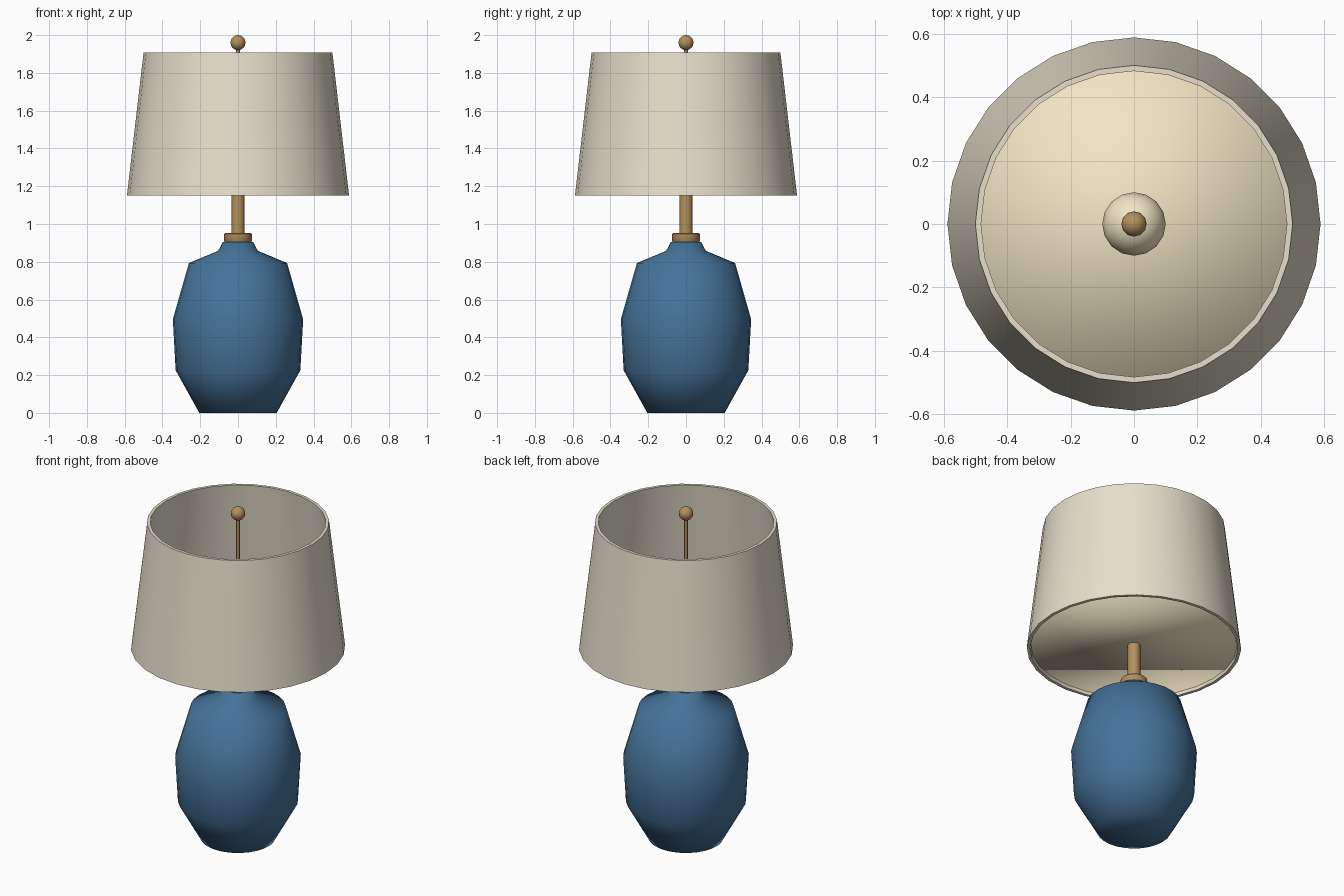
import bpy, bmesh, math

if "Cube" in bpy.data.objects:
    bpy.data.objects.remove(bpy.data.objects["Cube"])


def material(name, rgb):
    m = bpy.data.materials.new(name)
    m.diffuse_color = (*rgb, 1)
    m.use_nodes = True
    m.node_tree.nodes["Principled BSDF"].inputs["Base Color"].default_value = m.diffuse_color
    return m


BLUE = material("blue glaze", (0.06, 0.17, 0.32))
BRASS = material("brass", (0.45, 0.28, 0.11))
LINEN = material("linen", (0.80, 0.74, 0.60))
GLOW = material("warm white", (0.88, 0.78, 0.55))


def lathe(name, profile, sides, mat, closed=False, angle=None):
    """Revolve (radius, z) points, listed bottom to top on the outside, around z."""
    bm = bmesh.new()
    rings = [[bm.verts.new((r * math.cos(2 * math.pi * i / sides),
                            r * math.sin(2 * math.pi * i / sides), z))
              for i in range(sides)] for r, z in profile]
    pairs = list(zip(rings, rings[1:]))
    if closed:
        pairs.append((rings[-1], rings[0]))
    else:
        bm.faces.new(rings[0][::-1])
        bm.faces.new(rings[-1])
    for a, b in pairs:
        for i in range(sides):
            j = (i + 1) % sides
            bm.faces.new((a[i], a[j], b[j], b[i]))
    return finish(name, bm, mat, angle)


def ball(name, radius, z, sides, rings, mat):
    bm = bmesh.new()
    bmesh.ops.create_uvsphere(bm, u_segments=sides, v_segments=rings, radius=radius)
    bmesh.ops.translate(bm, vec=(0, 0, z), verts=bm.verts)
    return finish(name, bm, mat)


def finish(name, bm, mat, angle=None):
    bmesh.ops.recalc_face_normals(bm, faces=bm.faces)
    me = bpy.data.meshes.new(name)
    bm.to_mesh(me)
    bm.free()
    me.materials.append(mat)
    me.shade_smooth()
    ob = bpy.data.objects.new(name, me)
    bpy.context.collection.objects.link(ob)
    if angle:
        bpy.ops.object.select_all(action='DESELECT')
        ob.select_set(True)
        bpy.context.view_layer.objects.active = ob
        bpy.ops.object.shade_smooth_by_angle(angle=math.radians(angle))
    return ob


# ceramic body
lathe("base", [(0.205, 0), (0.33, 0.225), (0.345, 0.495), (0.26, 0.793),
               (0.105, 0.858), (0.08, 0.905)], 28, BLUE)

# brass collar, neck and thin rod up to the finial
lathe("collar", [(0.068, 0.903), (0.073, 0.91), (0.073, 0.946), (0.066, 0.953)],
      20, BRASS, angle=40)
lathe("neck", [(0.035, 0.94), (0.035, 1.30)], 16, BRASS, angle=40)
lathe("finial_rod", [(0.01, 1.30), (0.01, 1.95)], 10, BRASS, angle=40)
ball("finial", 0.04, 1.96, 12, 8, BRASS)

# bulb hidden inside the shade
ball("bulb", 0.10, 1.38, 16, 10, GLOW)

# open tapered shade with wall thickness
lathe("shade", [(0.588, 1.15), (0.50, 1.907), (0.482, 1.907), (0.57, 1.15)],
      28, LINEN, closed=True, angle=40)

# diffuser disc just above the shade's lower rim
lathe("diffuser", [(0.566, 1.168), (0.564, 1.185)], 28, GLOW)
